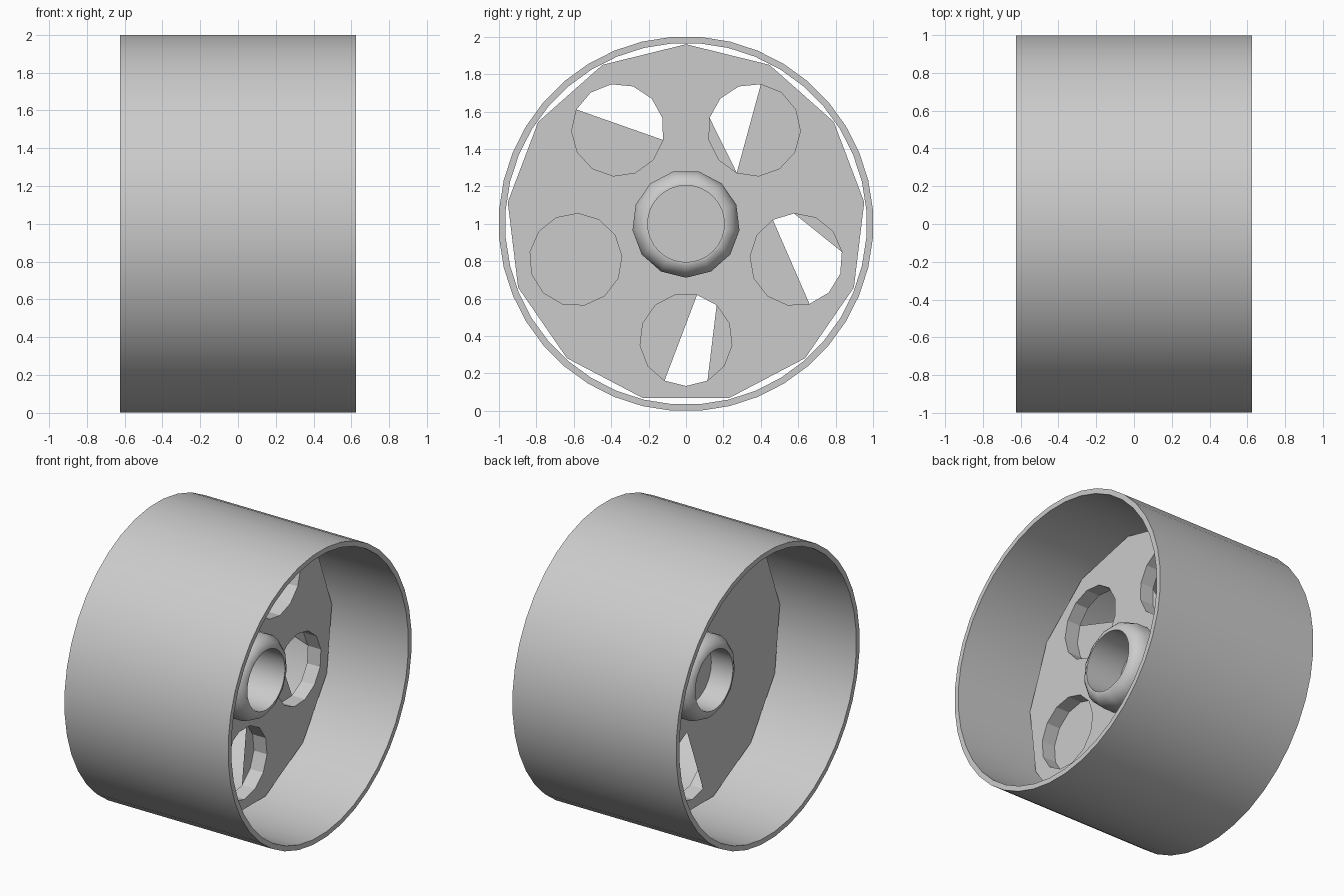
import bpy, bmesh
from math import sin, cos, radians, tau
from mathutils import Vector

cube = bpy.data.objects.get("Cube")
if cube:
    bpy.data.objects.remove(cube, do_unlink=True)

SIDES = 13
HALF_WEB = 0.05
HALF_HUB = 0.215
BORE = 0.205

grey = bpy.data.materials.new("light_grey")
grey.use_nodes = True
grey.diffuse_color = (0.6, 0.6, 0.6, 1)
grey.node_tree.nodes["Principled BSDF"].inputs["Base Color"].default_value = (0.6, 0.6, 0.6, 1)


def ring(radius, count, start=90.0, centre=(0, 0)):
    """Points (y, z) of a regular polygon, counter-clockwise seen from +x."""
    return [(centre[0] + radius * cos(radians(start) + tau * i / count),
             centre[1] + radius * sin(radians(start) + tau * i / count))
            for i in range(count)]


def loop(bm, x, points):
    return [bm.verts.new((x, y, z + 1)) for y, z in points]


def bridge(bm, a, b):
    """Quads between two loops; the surface faces outward when b lies at +x of a."""
    n = len(a)
    for i in range(n):
        j = (i + 1) % n
        bm.faces.new((a[i], a[j], b[j], b[i]))


def plate(bm, x, outlines, facing):
    """Flat face at x bounded by the first outline, with the others as openings."""
    edges = []
    for points in outlines:
        v = loop(bm, x, points)
        edges += [bm.edges.new((v[i - 1], v[i])) for i in range(len(v))]
    filled = bmesh.ops.triangle_fill(bm, edges=edges, use_beauty=True,
                                     normal=Vector((facing, 0, 0)))
    for f in filled["geom"]:
        if isinstance(f, bmesh.types.BMFace):
            f.normal_update()
            if f.normal.x * facing < 0:
                f.normal_flip()


def finish(bm, name, angle):
    bmesh.ops.remove_doubles(bm, verts=bm.verts, dist=0.0001)
    mesh = bpy.data.meshes.new(name)
    bm.to_mesh(mesh)
    bm.free()
    mesh.materials.append(grey)
    obj = bpy.data.objects.new(name, mesh)
    bpy.context.collection.objects.link(obj)
    bpy.ops.object.select_all(action="DESELECT")
    obj.select_set(True)
    bpy.context.view_layer.objects.active = obj
    bpy.ops.object.shade_smooth_by_angle(angle=radians(angle))


# Outer barrel: thin-walled tube around the x axis
bm = bmesh.new()
profile = [(-0.625, 1.002), (0.625, 1.002), (0.625, 0.967), (-0.625, 0.967)]
rings = [loop(bm, x, ring(r, 40, 4.5)) for x, r in profile]
for i in range(len(rings)):
    bridge(bm, rings[i - 1], rings[i])
finish(bm, "rim_barrel", 35)

# Web disc: open holes in the +x face, partly closed openings in the -x face
bm = bmesh.new()
rim_edge = ring(0.96, SIDES)
holes = []
for k in range(5):
    a = 54 + 72 * k
    centre = (0.62 * cos(radians(a)), 0.62 * sin(radians(a)))
    holes.append(ring(0.247, SIDES, a, centre))

# Corners of each hole that bound its opening in the rear face
open_corners = {0: (1, 2, 3, 4, 7),
                1: (8, 9, 10, 11, 12, 0, 1),
                3: (12, 0, 1, 5, 6),
                4: (11, 12, 0, 1, 4, 5)}
windows = [[holes[h][c] for c in corners] for h, corners in open_corners.items()]

plate(bm, HALF_WEB, [rim_edge, ring(0.25, SIDES, -90)] + holes, 1)
plate(bm, -HALF_WEB, [rim_edge] + windows, -1)
bridge(bm, loop(bm, -HALF_WEB, rim_edge), loop(bm, HALF_WEB, rim_edge))
for hole in holes:
    bridge(bm, loop(bm, HALF_WEB, hole), loop(bm, -HALF_WEB, hole))
finish(bm, "web_disc", 20)

# Hub: faceted sleeve with rounded ends and a round bore
bm = bmesh.new()
half = [(0.13, 0.288), (0.175, 0.272), (0.2, 0.248), (HALF_HUB, 0.22)]
profile = [(-x, r) for x, r in reversed(half)] + half
rings = [loop(bm, x, ring(r, SIDES, -90)) for x, r in profile]
for a, b in zip(rings, rings[1:]):
    bridge(bm, a, b)
bore = ring(BORE, 32)
bridge(bm, loop(bm, HALF_HUB, bore), loop(bm, -HALF_HUB, bore))
for side in (-1, 1):
    plate(bm, side * HALF_HUB, [ring(0.22, SIDES, -90), bore], side)
finish(bm, "hub", 45)
